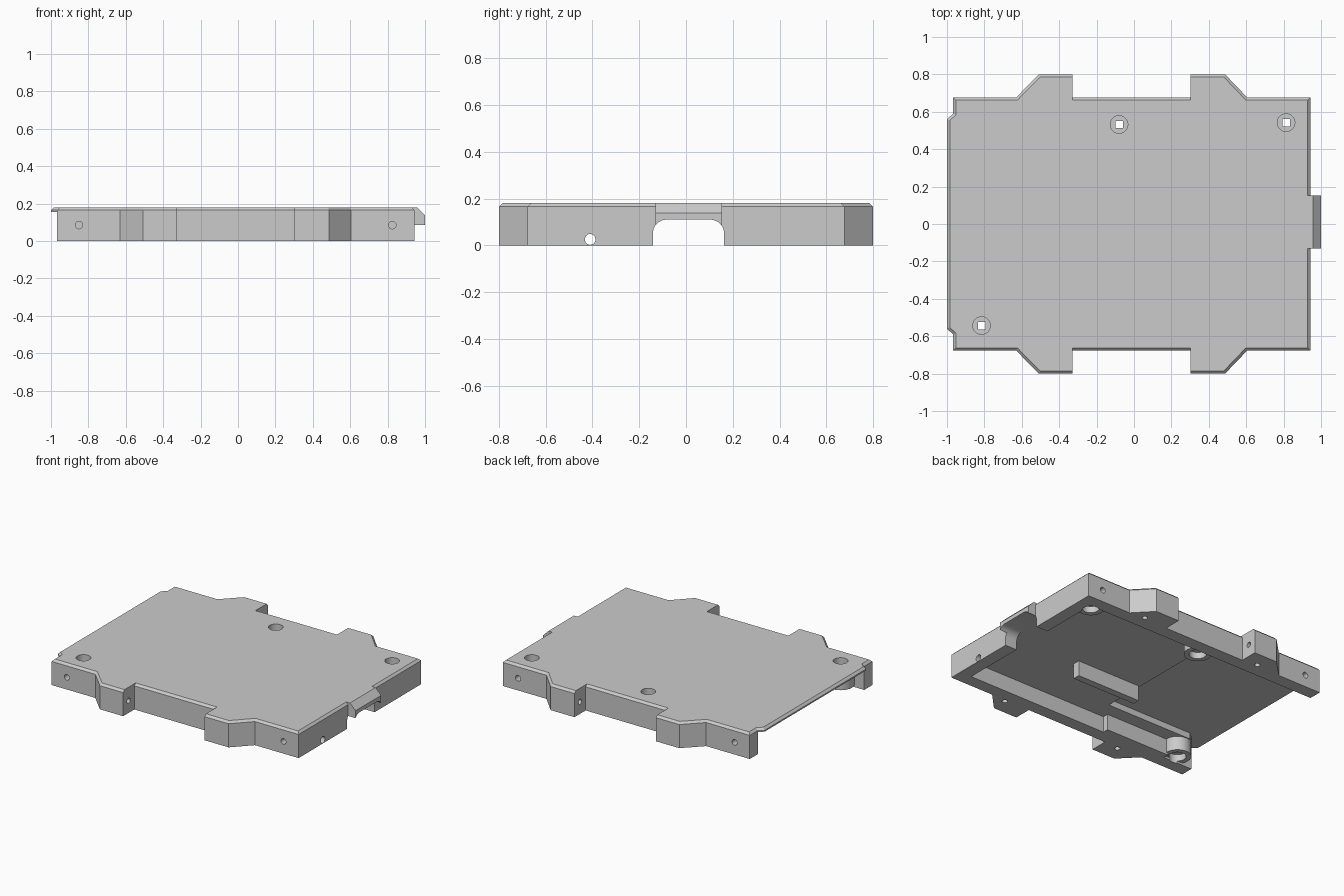
import bpy, bmesh, math
from mathutils import Vector, Matrix

cube = bpy.data.objects.get("Cube")
if cube:
    bpy.data.objects.remove(cube, do_unlink=True)

grey = bpy.data.materials.new("plain grey")
grey.use_nodes = True
colour = (0.6, 0.6, 0.6, 1)
grey.diffuse_color = colour
grey.node_tree.nodes["Principled BSDF"].inputs["Base Color"].default_value = colour

# Heights of the top face, thin plate underside and thick plate underside
TOP, UNDER, FLOOR = 0.18, 0.155, 0.112
BEVEL, WALL = 0.015, 0.09


def make(name, bm):
    bmesh.ops.recalc_face_normals(bm, faces=bm.faces)
    mesh = bpy.data.meshes.new(name)
    bm.to_mesh(mesh)
    bm.free()
    mesh.materials.append(grey)
    ob = bpy.data.objects.new(name, mesh)
    bpy.context.collection.objects.link(ob)
    return ob


def loft(name, rings):
    """Closed solid through rings of matching points."""
    bm = bmesh.new()
    loops = [[bm.verts.new(p) for p in ring] for ring in rings]
    n = len(loops[0])
    for a, b in zip(loops, loops[1:]):
        for i in range(n):
            j = (i + 1) % n
            bm.faces.new((a[i], a[j], b[j], b[i]))
    bm.faces.new(loops[0][::-1])
    bm.faces.new(loops[-1])
    return make(name, bm)


def box(name, x0, x1, y0, y1, z0, z1):
    base = [(x0, y0), (x1, y0), (x1, y1), (x0, y1)]
    return loft(name, [[(x, y, z) for x, y in base] for z in (z0, z1)])


def rod(name, centre, r, length, axis="Z", sides=32):
    turn = {"X": Matrix.Rotation(math.pi / 2, 4, "Y"),
            "Y": Matrix.Rotation(math.pi / 2, 4, "X"),
            "Z": Matrix.Identity(4)}[axis]
    bm = bmesh.new()
    bmesh.ops.create_cone(bm, cap_ends=True, segments=sides, radius1=r, radius2=r,
                          depth=length, matrix=Matrix.Translation(centre) @ turn)
    return make(name, bm)


def inset(points, widths):
    """Move each edge of a counter-clockwise outline inward by its own width."""
    lines = []
    for i, p in enumerate(points):
        d = (points[(i + 1) % len(points)] - p).normalized()
        lines.append((p + Vector((-d.y, d.x)) * widths[i], d))
    out = []
    for i, (q, e) in enumerate(lines):
        p, d = lines[i - 1]
        out.append(p + d * ((q - p).cross(e) / d.cross(e)))
    return out


def combine(target, tool, operation):
    tool.hide_render = True
    mod = target.modifiers.new(operation.lower(), "BOOLEAN")
    mod.operation, mod.object, mod.solver = operation, tool, "EXACT"
    bpy.context.view_layer.objects.active = target
    bpy.ops.object.modifier_apply(modifier=mod.name)
    bpy.data.objects.remove(tool, do_unlink=True)


# Outline with slanted side tabs, mirrored front to back
half = [Vector(p) for p in [
    (.943, .677), (.605, .677), (.487, .8), (.302, .8), (.302, .677), (-.328, .677),
    (-.328, .8), (-.508, .8), (-.63, .677), (-.967, .677), (-.967, .59), (-1, .56)]]
outline = half + [Vector((p.x, -p.y)) for p in reversed(half)]
widths = []
for i, p in enumerate(outline):
    q = outline[(i + 1) % len(outline)]
    square_tab_side = abs(p.x - q.x) < 1e-4 and abs(p.x) < 0.4
    widths.append(0 if square_tab_side else BEVEL)
rim = inset(outline, widths)
cover = loft("cover", [[(p.x, p.y, 0) for p in outline],
                       [(p.x, p.y, TOP - BEVEL) for p in outline],
                       [(p.x, p.y, TOP) for p in rim]])

# Hollow the underside, deeper towards the open end, and leave a thin lip there
inner = 0.677 - WALL
combine(cover, box("cavity", -1.2, .943 - WALL, -inner, inner, -.1, FLOOR), "DIFFERENCE")
combine(cover, box("deep_pocket", -1.2, -.17, -.45, inner, -.1, UNDER), "DIFFERENCE")
combine(cover, box("end_pocket", -1.2, -.84, -inner, -.4, -.1, UNDER), "DIFFERENCE")
combine(cover, box("lip_gap", -1.2, -.967, -1, 1, -.1, UNDER), "DIFFERENCE")

# Sloped hood over the cable opening
hood = [(.90, .085), (1, .085), (1, .137), (.957, TOP), (.90, TOP)]
combine(cover, loft("hood", [[(x, y, z) for x, z in hood] for y in (-.13, .153)]), "UNION")

# Arched cable opening through the end wall
arch = [(-.142, -.1), (.163, -.1)]
for centre, start in ((.103, 0), (-.082, 90)):
    for k in range(9):
        a = math.radians(start + k * 90 / 8)
        arch.append((centre + .06 * math.cos(a), .05 + .06 * math.sin(a)))
combine(cover, loft("arch", [[(x, y, z) for y, z in arch] for x in (.7, 1.2)]), "DIFFERENCE")

# Rib under the plate and thicker stretch of front wall
combine(cover, box("middle_rib", -.16, .335, -.195, -.145, .005, .13), "UNION")
combine(cover, box("wall_pad", -.74, -.24, -.62, -inner + .04, 0, .13), "UNION")

# Screw bosses: round recess above, nut pocket below, square hole between
for x, y in ((-.08, .532), (.813, .542), (-.815, -.543)):
    low = .015
    combine(cover, rod("boss", (x, y, (low + .17) / 2), .088, .17 - low), "UNION")
    combine(cover, rod("recess", (x, y, .19), .047, .2), "DIFFERENCE")
    combine(cover, rod("nut_pocket", (x, y, -.04), .055, .2), "DIFFERENCE")
    combine(cover, box("square_hole", x - .02, x + .02, y - .02, y + .02, -.1, .2),
            "DIFFERENCE")

# Small blind screw holes in walls and tabs
for side in (-1, 1):
    for x in (-.85, .825):
        combine(cover, rod("wall_hole", (x, side * .677, .085), .02, .1, "Y", 16), "DIFFERENCE")
    for x in (-.328, .302):
        combine(cover, rod("tab_hole", (x, side * .74, .085), .018, .1, "X", 16), "DIFFERENCE")
    for x in (-.44, .49):
        combine(cover, rod("foot_hole", (x, side * .69, 0), .018, .1, "Z", 16), "DIFFERENCE")
combine(cover, rod("end_hole", (.9, -.41, .025), .023, .4, "X", 24), "DIFFERENCE")

# Smooth the round parts, keep hard edges crisp
bpy.ops.object.select_all(action="DESELECT")
cover.select_set(True)
bpy.context.view_layer.objects.active = cover
bpy.ops.object.shade_smooth_by_angle(angle=math.radians(30))
